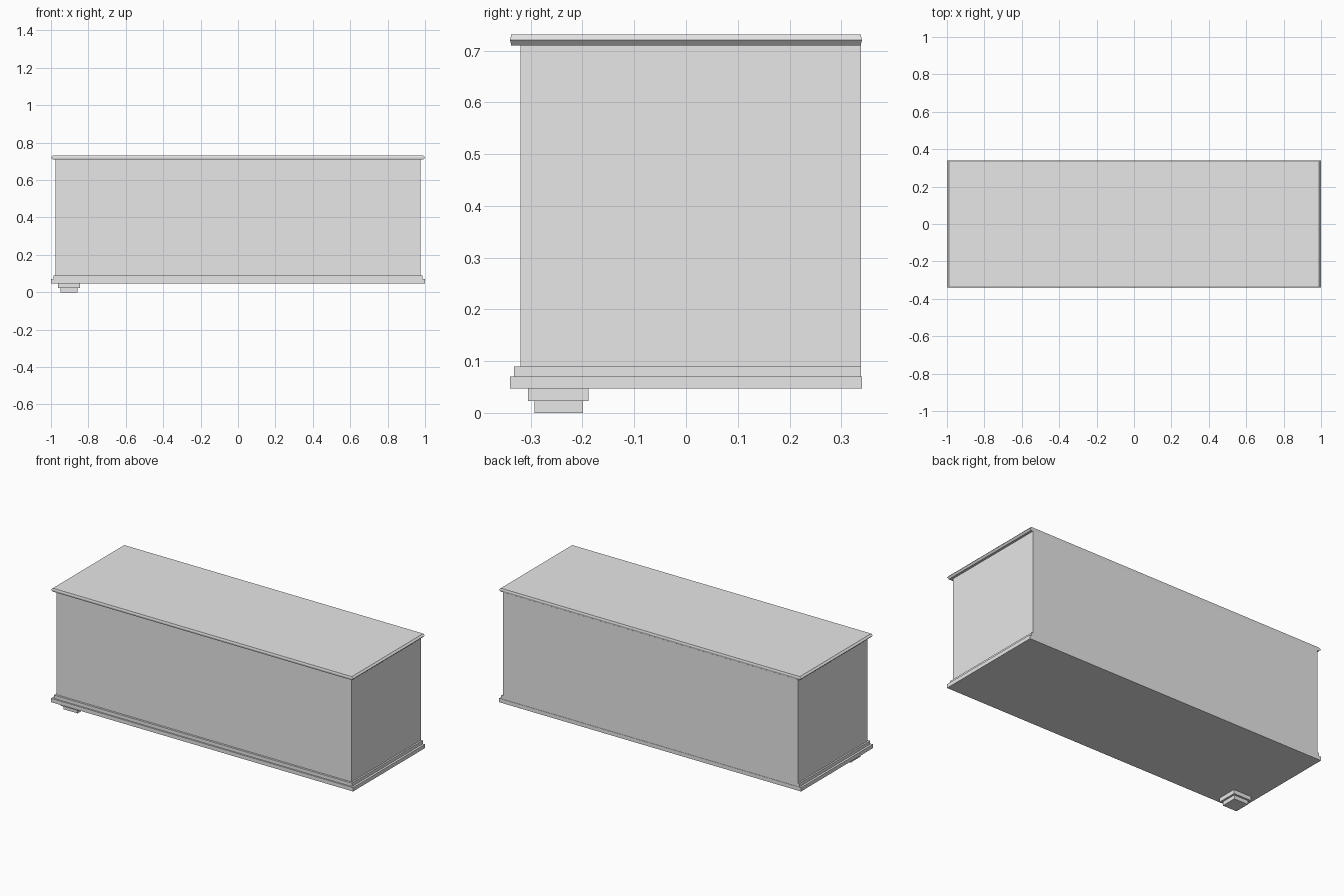
import bpy
import bmesh

cube = bpy.data.objects.get("Cube")
if cube:
    bpy.data.objects.remove(cube, do_unlink=True)

grey = bpy.data.materials.new("plain_grey")
grey.use_nodes = True
grey.diffuse_color = (0.8, 0.8, 0.8, 1)
grey.node_tree.nodes["Principled BSDF"].inputs["Base Color"].default_value = (0.8, 0.8, 0.8, 1)


def box(name, x, y, z):
    """Flat-shaded box spanning the given (low, high) ranges."""
    bm = bmesh.new()
    bmesh.ops.create_cube(bm, size=1)
    for v in bm.verts:
        v.co = [r[0] if c < 0 else r[1] for c, r in zip(v.co, (x, y, z))]
    mesh = bpy.data.meshes.new(name)
    bm.to_mesh(mesh)
    bm.free()
    mesh.materials.append(grey)
    obj = bpy.data.objects.new(name, mesh)
    bpy.context.collection.objects.link(obj)
    return obj


# Cabinet body, flush at the back
box("body", (-0.977, 0.977), (-0.32, 0.338), (0.09, 0.71))

# Stepped plinth
box("plinth_step", (-0.987, 0.987), (-0.332, 0.338), (0.07, 0.09))
box("plinth_base", (-1, 1), (-0.34, 0.34), (0.047, 0.07))

# Single stepped foot at the front corner
box("foot_upper", (-0.962, -0.845), (-0.305, -0.188), (0.023, 0.047))
box("foot_lower", (-0.95, -0.857), (-0.293, -0.199), (0, 0.023))

# Top slab with edges that slope in above and below a middle ridge
top = box("top_slab", (-1, 1), (-0.34, 0.34), (0.71, 0.731))
bm = bmesh.new()
bm.from_mesh(top.data)
sides = [e for e in bm.edges if abs(e.verts[0].co.z - e.verts[1].co.z) > 0.01]
bmesh.ops.subdivide_edges(bm, edges=sides, cuts=1, use_grid_fill=True)
for v in bm.verts:
    if abs(v.co.z - 0.7205) > 0.005:
        v.co.x *= 0.99
        v.co.y *= 0.993
bm.to_mesh(top.data)
bm.free()
